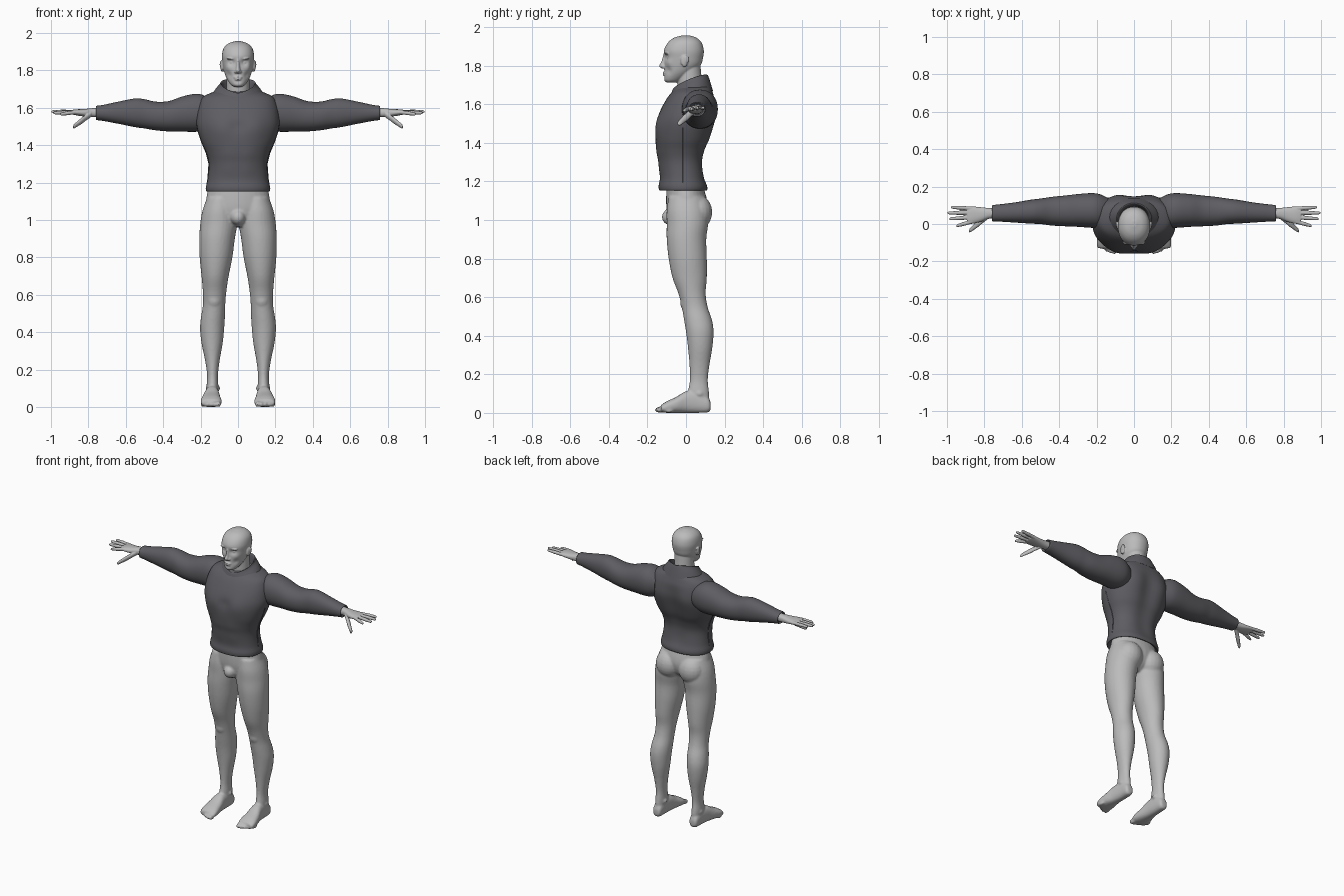
import bpy, bmesh, math
from mathutils import Vector, Matrix

cube = bpy.data.objects.get("Cube")
if cube:
    bpy.data.objects.remove(cube, do_unlink=True)


def make_material(name, colour):
    mat = bpy.data.materials.new(name)
    mat.use_nodes = True
    mat.diffuse_color = (*colour, 1)
    shader = next(n for n in mat.node_tree.nodes if n.type == 'BSDF_PRINCIPLED')
    shader.inputs["Base Color"].default_value = (*colour, 1)
    return mat


skin = make_material("light grey skin", (.5, .5, .5))
wool = make_material("dark grey wool", (.11, .11, .123))


def spline(keys, steps):
    """Catmull-Rom interpolation through the section keys."""
    rows = [Vector(k) for k in keys]
    result = []
    for i in range(len(rows) - 1):
        a, b, c, d = rows[max(i - 1, 0)], rows[i], rows[i + 1], rows[min(i + 2, len(rows) - 1)]
        for j in range(steps):
            t = j / steps
            m, n = (c - a) / 2, (d - b) / 2
            result.append(b + m * t + (3 * (c - b) - 2 * m - n) * t * t
                          + (2 * (b - c) + m + n) * t ** 3)
    return result + [rows[-1]]


def loft(bm, axis, keys, both=False, power=2.0, sides=32, steps=4):
    """Skin oval sections: each key is position, then low and high of the two other axes."""
    verts = []
    across = [i for i in range(3) if i != axis]
    for side in ((1, -1) if both else (1,)):
        rings = []
        for pos, lo_a, hi_a, lo_b, hi_b in spline(keys, steps):
            ring = []
            for k in range(sides):
                angle = math.tau * k / sides
                u, v = (math.copysign(abs(w) ** (2 / power), w)
                        for w in (math.cos(angle), math.sin(angle)))
                co = Vector((0, 0, 0))
                co[axis] = pos
                co[across[0]] = (lo_a + hi_a + u * (hi_a - lo_a)) / 2
                co[across[1]] = (lo_b + hi_b + v * (hi_b - lo_b)) / 2
                co.x *= side
                ring.append(bm.verts.new(co))
            rings.append(ring)
            verts += ring
        for low, high in zip(rings, rings[1:]):
            for k in range(sides):
                n = (k + 1) % sides
                bm.faces.new((low[k], low[n], high[n], high[k]))
        bm.faces.new(rings[0])
        bm.faces.new(rings[-1])
    return verts


def centred(rows):
    """Turn (z, half width, front, back) rows into loft keys."""
    return [(z, -w, w, front, back) for z, w, front, back in rows]


def ball(bm, centre, radii, both=False):
    for side in ((1, -1) if both else (1,)):
        place = Matrix.Translation((centre[0] * side, centre[1], centre[2]))
        bmesh.ops.create_uvsphere(bm, u_segments=20, v_segments=12, radius=1,
                                  matrix=place @ Matrix.Diagonal((*radii, 1)))


def swell(verts, centre, radius, push):
    """Push the surface softly around a point, on both sides when off centre."""
    for side in ((1, -1) if centre[0] else (1,)):
        middle = Vector((centre[0] * side, centre[1], centre[2]))
        move = Vector((push[0] * side, push[1], push[2]))
        for v in verts:
            v.co += move * math.exp(-((v.co - middle).length / radius) ** 2)


def finish(name, bm, mat, voxel=0, smooth=3):
    bmesh.ops.recalc_face_normals(bm, faces=bm.faces)
    mesh = bpy.data.meshes.new(name)
    bm.to_mesh(mesh)
    bm.free()
    mesh.materials.append(mat)
    for poly in mesh.polygons:
        poly.use_smooth = True
    obj = bpy.data.objects.new(name, mesh)
    bpy.context.collection.objects.link(obj)
    if voxel:
        fuse = obj.modifiers.new("fuse", 'REMESH')
        fuse.mode = 'VOXEL'
        fuse.voxel_size = voxel
        fuse.use_smooth_shade = True
        relax = obj.modifiers.new("relax", 'SMOOTH')
        relax.iterations = smooth
    else:
        mesh.set_sharp_from_angle(angle=math.radians(50))
    return obj


# Hips, legs and feet, fused into one skin
bm = bmesh.new()
loft(bm, 2, centred([
    (.965, .03, -.07, .05), (1, .12, -.09, .09), (1.05, .17, -.1, .11),
    (1.1, .172, -.103, .11), (1.17, .158, -.1, .09), (1.2, .14, -.09, .08)]))
loft(bm, 2, [
    (1.12, .02, .165, -.09, .09), (1.05, .01, .19, -.1, .11),
    (.98, .004, .202, -.1, .115), (.9, .017, .207, -.1, .105),
    (.8, .03, .205, -.09, .108), (.7, .05, .195, -.07, .108),
    (.62, .062, .188, -.04, .102), (.55, .068, .187, -.022, .112),
    (.48, .07, .198, -.01, .135), (.42, .074, .203, 0, .143),
    (.34, .082, .195, .01, .137), (.25, .098, .176, .018, .122),
    (.17, .107, .165, .02, .113), (.1, .105, .168, .01, .12),
    (.02, .11, .16, .02, .12)], both=True)
ball(bm, (.085, .06, 1.04), (.085, .076, .09), both=True)
ball(bm, (0, -.08, 1.015), (.04, .045, .042))
ball(bm, (.127, -.005, .575), (.035, .025, .045), both=True)
ball(bm, (.135, .07, .1), (.04, .03, .022), both=True)
loft(bm, 1, [
    (.128, .12, .152, .02, .05), (.115, .108, .166, .003, .08),
    (.06, .104, .17, 0, .11), (0, .1, .178, 0, .112),
    (-.05, .093, .192, 0, .083), (-.1, .087, .2, 0, .06),
    (-.13, .09, .195, .004, .04)], both=True, power=2.4)
for i in range(5):
    size = .016 - .0012 * i
    ball(bm, (.104 + .021 * i, -.138 + .006 * i * i / 2, size), (size * .85, .024, size), both=True)
finish("legs_and_feet", bm, skin, voxel=.007)

# Head with neck, ears and face
bm = bmesh.new()
loft(bm, 2, centred([(1.6, .07, -.03, .1), (1.7, .062, -.045, .085), (1.8, .06, -.04, .075)]))
head = loft(bm, 2, centred([
    (1.712, .022, -.1, -.05), (1.725, .04, -.113, -.02), (1.76, .062, -.112, .03),
    (1.8, .076, -.112, .075), (1.84, .083, -.112, .088), (1.88, .086, -.114, .092),
    (1.92, .076, -.093, .08), (1.945, .05, -.06, .053), (1.957, .012, -.015, .015)]),
    power=2.15, sides=64, steps=7)
swell(head, (.034, -.105, 1.843), .017, (0, .012, 0))
swell(head, (.05, -.085, 1.815), .02, (.003, -.004, 0))
swell(head, (.045, -.09, 1.775), .018, (-.004, .005, 0))
swell(head, (0, -.11, 1.74), .012, (0, .005, 0))
ball(bm, (.033, -.088, 1.843), (.013, .012, .009), both=True)
ball(bm, (.035, -.098, 1.863), (.027, .014, .006), both=True)
loft(bm, 2, centred([
    (1.86, .008, -.117, -.09), (1.82, .01, -.128, -.09),
    (1.798, .014, -.14, -.09), (1.785, .01, -.126, -.09)]))
ball(bm, (.013, -.114, 1.793), (.008, .011, .008), both=True)
for height, width in ((1.763, .025), (1.752, .021)):
    ball(bm, (0, -.107, height), (width, .014, .006))
ball(bm, (.085, -.008, 1.824), (.01, .02, .031), both=True)
ball(bm, (.092, .002, 1.832), (.006, .013, .021), both=True)
finish("head", bm, skin, voxel=.004, smooth=2)

# Hands with spread fingers and a lowered thumb
bm = bmesh.new()
loft(bm, 0, [
    (.73, .033, .085, 1.55, 1.6), (.78, .027, .086, 1.55, 1.598),
    (.82, .012, .09, 1.553, 1.594), (.865, .001, .094, 1.56, 1.592),
    (.892, .003, .09, 1.566, 1.588)], both=True, power=2.3)


def finger(base, tip, thick):
    keys = []
    for t, r in ((0, 1), (.3, .95), (.5, 1), (.75, .85), (.94, .7), (1, .25)):
        x, y, z = Vector(base).lerp(Vector(tip), t)
        keys.append((x, y - r * thick, y + r * thick, z - r * thick, z + r * thick))
    loft(bm, 0, keys, both=True, sides=14)


for start, end, reach, drop in ((.012, -.01, .95, 1.566), (.036, .027, .988, 1.573),
                                (.06, .059, .998, 1.58), (.083, .09, .98, 1.582)):
    finger((.868, start, 1.577), (reach, end, drop), .011)
finger((.785, .04, 1.568), (.882, -.038, 1.497), .017)
finish("hands", bm, skin, voxel=.003, smooth=2)

# Sweater body with chest, waist and spine shaping
bm = bmesh.new()
body = loft(bm, 2, centred([
    (1.165, .15, -.12, .09), (1.153, .168, -.137, .108), (1.175, .172, -.142, .112),
    (1.22, .162, -.135, .1), (1.3, .156, -.142, .092), (1.36, .17, -.152, .105),
    (1.42, .196, -.157, .13), (1.5, .22, -.15, .146), (1.56, .22, -.135, .155),
    (1.62, .208, -.105, .152), (1.66, .185, -.075, .14), (1.688, .125, -.04, .13)]),
    power=2.25, sides=64, steps=5)
swell(body, (.09, -.14, 1.49), .065, (0, -.012, 0))
swell(body, (0, -.15, 1.5), .03, (0, .008, 0))
swell(body, (.1, .13, 1.53), .08, (0, .012, 0))
for height in (1.25, 1.33, 1.41, 1.49, 1.57):
    swell(body, (0, .13, height), .06, (0, -.013, 0))
for height in (1.27, 1.35):
    swell(body, (.05, -.14, height), .04, (0, -.004, 0))
finish("sweater_body", bm, wool)

# Side seams of the sweater, thin raised cords
for side, label in ((1, "left"), (-1, "right")):
    curve = bpy.data.curves.new(label + "_side_seam", 'CURVE')
    curve.dimensions = '3D'
    curve.bevel_depth = .003
    line = curve.splines.new('POLY')
    path = [(.17, 1.165), (.161, 1.22), (.155, 1.3), (.17, 1.36), (.195, 1.42), (.215, 1.48)]
    line.points.add(len(path) - 1)
    for point, (x, z) in zip(line.points, path):
        point.co = (x * side, -.015, z, 1)
    curve.materials.append(wool)
    bpy.context.collection.objects.link(bpy.data.objects.new(curve.name, curve))

# Sleeves with shoulder, upper arm and forearm masses
bm = bmesh.new()
loft(bm, 0, [
    (.14, .01, .14, 1.5, 1.64), (.185, -.018, .16, 1.478, 1.668),
    (.23, -.02, .165, 1.472, 1.675), (.3, -.015, .16, 1.473, 1.66),
    (.37, -.012, .152, 1.474, 1.636), (.44, -.008, .145, 1.48, 1.633),
    (.5, 0, .136, 1.49, 1.646), (.55, .002, .13, 1.497, 1.65),
    (.64, .008, .115, 1.515, 1.633), (.72, .013, .105, 1.53, 1.616),
    (.758, .015, .1, 1.536, 1.61), (.75, .026, .09, 1.546, 1.6)],
    both=True, power=2.15, sides=40, steps=5)
finish("sleeves", bm, wool)

# Collar, tilted so that it is low in front and high behind
bm = bmesh.new()
collar = loft(bm, 2, centred([
    (1.62, .15, -.11, .14), (1.665, .125, -.09, .128), (1.7, .1, -.074, .118),
    (1.712, .094, -.067, .112), (1.706, .086, -.06, .104), (1.66, .078, -.05, .095)]),
    sides=48)
for v in collar:
    v.co.z += .4 * (v.co.y - .02) + .02 * abs(v.co.x) / .1
finish("collar", bm, wool)
